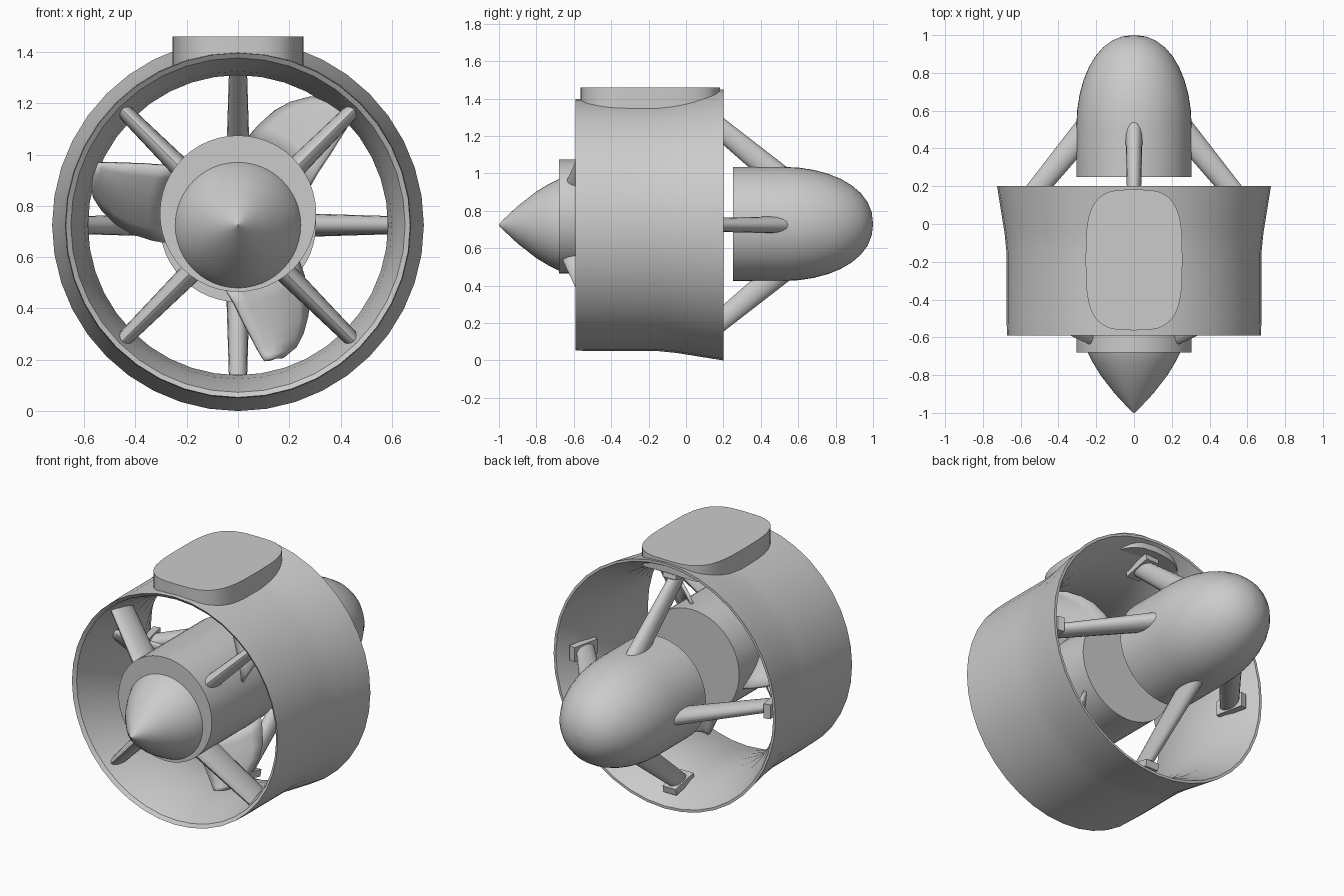
import bpy, bmesh
from math import sin, cos, pi, radians, sqrt
from mathutils import Matrix

if "Cube" in bpy.data.objects:
    bpy.data.objects.remove(bpy.data.objects["Cube"])

AXIS_Z, HUB_Z = 0.725, 0.77


def finish(name, bm, smooth=35):
    bmesh.ops.recalc_face_normals(bm, faces=bm.faces[:])
    me = bpy.data.meshes.new(name)
    bm.to_mesh(me)
    bm.free()
    ob = bpy.data.objects.new(name, me)
    bpy.context.collection.objects.link(ob)
    bpy.context.view_layer.objects.active = ob
    ob.select_set(True)
    bpy.ops.object.shade_smooth_by_angle(angle=radians(smooth))
    ob.select_set(False)
    return ob


def bridge(bm, rings, closed=False):
    n = len(rings[0])
    pairs = list(zip(rings, rings[1:])) + ([(rings[-1], rings[0])] if closed else [])
    for a, b in pairs:
        for i in range(n):
            j = (i + 1) % n
            bm.faces.new((a[i], a[j], b[j], b[i]))
    if not closed:
        bm.faces.new(rings[0])
        bm.faces.new(rings[-1])


def lathe(name, profile, z, sides=48, closed=False):
    """Revolve (y, radius) points around the y direction."""
    bm = bmesh.new()
    rings = [[bm.verts.new((r * cos(2 * pi * i / sides), y, z + r * sin(2 * pi * i / sides)))
              for i in range(sides)] for y, r in profile]
    bridge(bm, rings, closed)
    return finish(name, bm)


def strut(name, angle, root, tip, thick, foot=False):
    """Lens-section strut; root and tip are (radius, y, chord)."""
    bm = bmesh.new()
    rings = []
    for (r, y, chord), t in zip((root, tip), thick):
        rings.append([bm.verts.new((r, y + chord / 2 * cos(a), t / 2 * sin(a)))
                      for a in (2 * pi * i / 16 for i in range(16))])
    bridge(bm, rings)
    if foot:
        bmesh.ops.create_cube(bm, size=1, matrix=Matrix.Translation((tip[0] + 0.01, tip[1], 0))
                              @ Matrix.Rotation(radians(-12), 4, 'Z')
                              @ Matrix.Diagonal((0.04, 0.17, 0.085, 1)))
    bm.transform(Matrix.Translation((0, 0, AXIS_Z)) @ Matrix.Rotation(-angle, 4, 'Y'))
    return finish(name, bm)


# Duct ring: outer skin flares to the rear, inner skin pinches to a throat
lathe("duct", [(-0.59, 0.672), (-0.5, 0.675), (-0.15, 0.675), (-0.05, 0.685), (0.08, 0.706),
               (0.20, 0.725), (0.20, 0.71), (0.12, 0.665), (0.02, 0.62), (-0.12, 0.59),
               (-0.25, 0.585), (-0.38, 0.60), (-0.50, 0.628), (-0.575, 0.652)],
      AXIS_Z, 40, closed=True)

# Nose cone, front hub and rear pod
lathe("nose_cone", [(-1.0, 0.003), (-0.98, 0.025), (-0.9, 0.10), (-0.8, 0.178),
                    (-0.73, 0.22), (-0.68, 0.245), (-0.62, 0.26)], AXIS_Z)
lathe("front_hub", [(-0.68, 0.305), (-0.06, 0.305)], HUB_Z)
pod = [(0.25, 0.305), (0.52, 0.305)]
pod += [(0.52 + 0.48 * sin(a), max(0.305 * cos(a) ** 0.9, 0.003))
        for a in (pi / 2 * i / 9 for i in range(1, 10))]
lathe("rear_pod", pod, 0.73)

# Four diagonal front struts and four swept rear struts with feet
for k in range(4):
    strut(f"front_strut_{k + 1}", pi / 4 + k * pi / 2,
          (0.25, -0.57, 0.19), (0.645, -0.45, 0.17), (0.085, 0.06))
    strut(f"rear_strut_{k + 1}", k * pi / 2,
          (0.20, 0.57, 0.22), (0.61, 0.07, 0.16), (0.095, 0.07), foot=True)

# Propeller blades: outline rows of radius, straight edge angle, curved edge angle
rows = [(0.28, 138, 204), (0.353, 148, 196), (0.426, 153, 189.5),
        (0.48, 156, 184), (0.53, 158, 178), (0.565, 159.3, 173), (0.583, 160, 167)]
for k in range(3):
    bm = bmesh.new()
    grid = []
    for r, a0, a1 in rows:
        line = []
        for i in range(7):
            t = i / 6
            a = radians(a0 + (a1 - a0) * t + 120 * k)
            arc = r * radians(a1 - a0) * t
            y = -0.36 + 0.75 * arc - 0.03 * sin(pi * t)
            line.append(bm.verts.new((r * cos(a), y, HUB_Z + r * sin(a))))
        grid.append(line)
    for a, b in zip(grid, grid[1:]):
        for i in range(6):
            bm.faces.new((a[i], a[i + 1], b[i + 1], b[i]))
    blade = finish(f"propeller_blade_{k + 1}", bm)
    mod = blade.modifiers.new("thickness", 'SOLIDIFY')
    mod.thickness = 0.02
    mod.offset = 0

# Mounting pad on top, its underside following the duct
bm = bmesh.new()
low, mid, high = [], [], []
for i in range(40):
    a = 2 * pi * i / 40
    c, s = cos(a), sin(a)
    x = 0.256 * abs(c) ** 0.6 * (1 if c > 0 else -1)
    y = -0.19 + 0.373 * abs(s) ** 0.6 * (1 if s > 0 else -1)
    low.append(bm.verts.new((x, y, AXIS_Z + sqrt(0.664 ** 2 - x * x))))
    high.append(bm.verts.new((x, y, 1.46)))
bridge(bm, [low, high])
finish("mounting_pad", bm)
